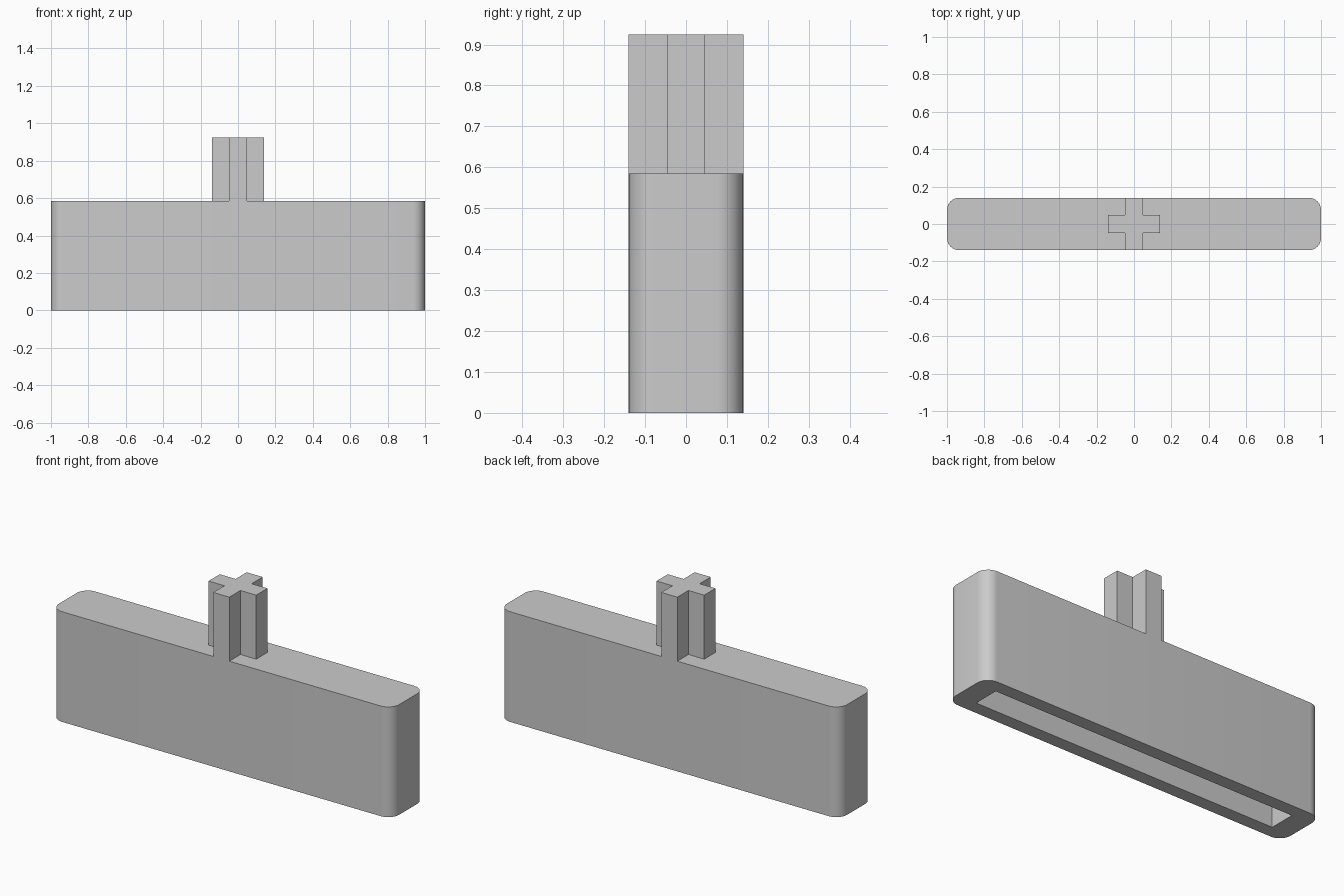
import bpy, bmesh, math
from mathutils import Matrix, Vector

default = bpy.data.objects.get("Cube")
if default:
    bpy.data.objects.remove(default, do_unlink=True)

LENGTH, DEPTH, BODY_TOP, STEM_TOP = 2.0, 0.28, 0.585, 0.925
CORNER = 0.065
ARM = 0.047              # half thickness of a stem arm
SLOT = (1.77, 0.14, 0.47)

# Single flat colour
grey = bpy.data.materials.new("light grey")
grey.use_nodes = True
grey.diffuse_color = (0.6, 0.6, 0.6, 1)
grey.node_tree.nodes["Principled BSDF"].inputs["Base Color"].default_value = (0.6, 0.6, 0.6, 1)


def make_object(name, bm):
    bmesh.ops.recalc_face_normals(bm, faces=bm.faces)
    mesh = bpy.data.meshes.new(name)
    bm.to_mesh(mesh)
    bm.free()
    mesh.materials.append(grey)
    obj = bpy.data.objects.new(name, mesh)
    bpy.context.collection.objects.link(obj)
    return obj


def box(size, z_low):
    bm = bmesh.new()
    bmesh.ops.create_cube(bm, size=1)
    bmesh.ops.scale(bm, vec=size, verts=bm.verts)
    bmesh.ops.translate(bm, vec=(0, 0, z_low + size[2] / 2), verts=bm.verts)
    return bm


# Body: long block with rounded upright edges
bm = box((LENGTH, DEPTH, BODY_TOP), 0)
upright = [e for e in bm.edges if abs(e.verts[0].co.z - e.verts[1].co.z) > 0.1]
bmesh.ops.bevel(bm, geom=upright, offset=CORNER, segments=10, profile=0.5, affect='EDGES')
body = make_object("body", bm)

# Slot: square-cornered pocket open at the underside
cutter = make_object("slot_cutter", box((SLOT[0], SLOT[1], SLOT[2] + 0.1), -0.1))
cutter.hide_render = True
cut = body.modifiers.new("slot", 'BOOLEAN')
cut.operation = 'DIFFERENCE'
cut.solver = 'EXACT'
cut.object = cutter
bpy.context.view_layer.objects.active = body
body.select_set(True)
bpy.ops.object.modifier_apply(modifier=cut.name)
bpy.data.objects.remove(cutter, do_unlink=True)
bpy.ops.object.shade_smooth_by_angle(angle=math.radians(30))

# Stem: plus-shaped post, one arm's profile turned four times
bm = bmesh.new()
half = DEPTH / 2
arm = [Vector((half, -ARM, BODY_TOP)), Vector((half, ARM, BODY_TOP)), Vector((ARM, ARM, BODY_TOP))]
outline = [bm.verts.new(Matrix.Rotation(math.pi / 2 * i, 3, 'Z') @ p)
           for i in range(4) for p in arm]
base = bm.faces.new(outline)
grown = bmesh.ops.extrude_face_region(bm, geom=[base], use_keep_orig=True)["geom"]
bmesh.ops.translate(bm, vec=(0, 0, STEM_TOP - BODY_TOP),
                    verts=[g for g in grown if isinstance(g, bmesh.types.BMVert)])
make_object("stem", bm)
